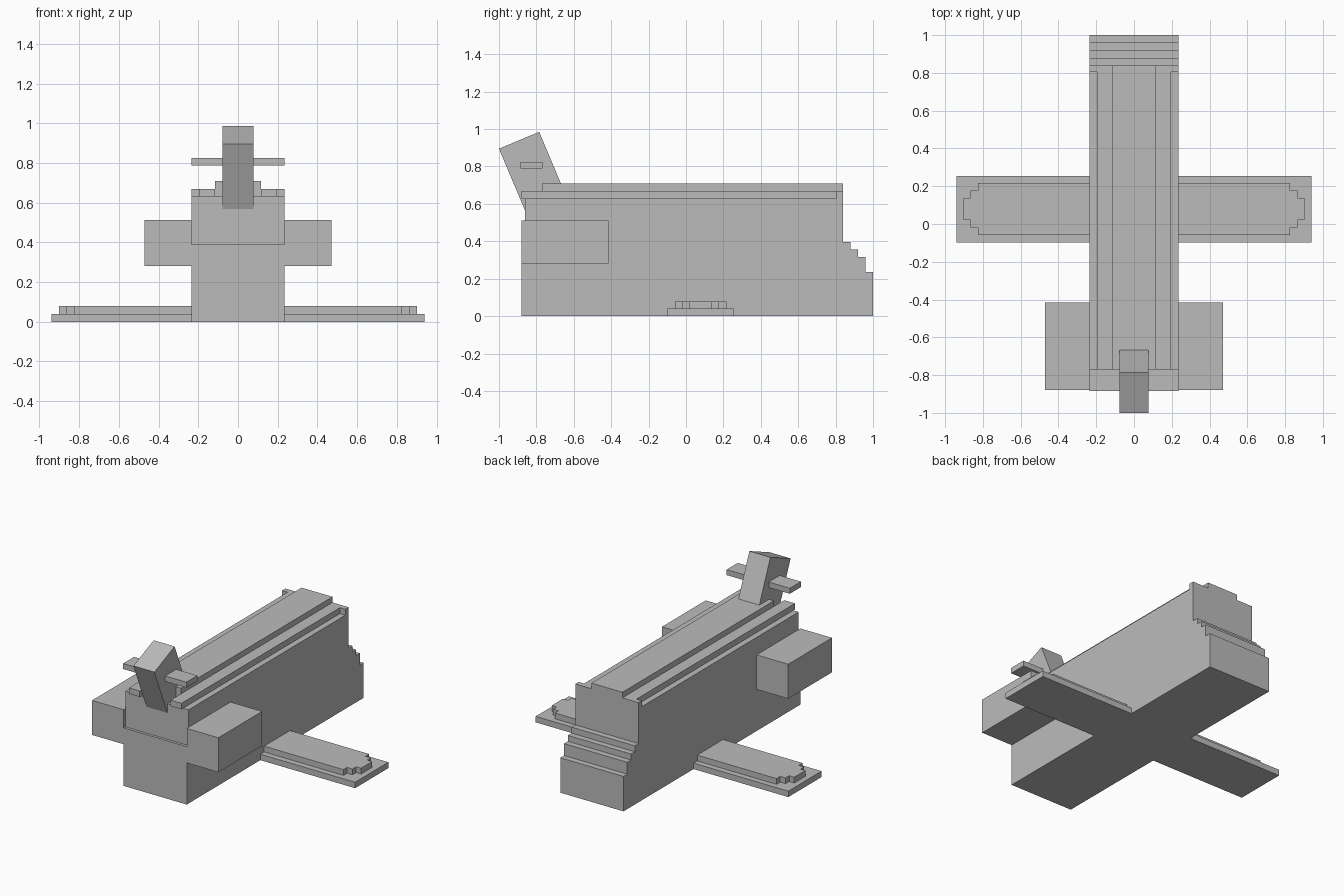
import bpy
from mathutils import Vector

cube = bpy.data.objects.get("Cube")
if cube:
    bpy.data.objects.remove(cube, do_unlink=True)

grey = bpy.data.materials.new("plain grey")
grey.use_nodes = True
COLOR = (0.5, 0.5, 0.5, 1)
grey.diffuse_color = COLOR
grey.node_tree.nodes["Principled BSDF"].inputs["Base Color"].default_value = COLOR


def extrude(name, outline, axis, low, high):
    """Prism from a flat outline: (y, z) along axis 'X' or (x, y) along 'Z'."""
    def place(p, d):
        return Vector((d, *p)) if axis == 'X' else Vector((*p, d))
    n = len(outline)
    verts = [place(p, d) for d in (low, high) for p in outline]
    faces = [list(range(n))[::-1], list(range(n, 2 * n))]
    faces += [(i, (i + 1) % n, (i + 1) % n + n, i + n) for i in range(n)]
    mesh = bpy.data.meshes.new(name)
    mesh.from_pydata(verts, [], faces)
    mesh.materials.append(grey)
    obj = bpy.data.objects.new(name, mesh)
    bpy.context.collection.objects.link(obj)
    return obj


def box(name, x, y, z):
    outline = [(x[0], y[0]), (x[1], y[0]), (x[1], y[1]), (x[0], y[1])]
    return extrude(name, outline, 'Z', *z)


def mirrored(obj):
    """Adds the matching part on the other side."""
    mod = obj.modifiers.new("mirror", 'MIRROR')
    mod.use_axis = (True, False, False)
    mod.use_mirror_merge = False


W = 0.235  # half width of the body

# Body: recessed front panel, stepped rear
body = [(-0.88, 0), (1.0, 0), (1.0, 0.235), (0.96, 0.235), (0.96, 0.315),
        (0.92, 0.315), (0.92, 0.355), (0.88, 0.355), (0.88, 0.395),
        (0.84, 0.395), (0.84, 0.63), (-0.862, 0.63), (-0.862, 0.39), (-0.88, 0.39)]
extrude("body", body, 'X', -W, W)

# Top deck: raised spine, rails beside it and a lip at the rear
box("spine", (-0.115, 0.115), (-0.77, 0.84), (0.63, 0.708))
mirrored(box("rail", (0.115, 0.195), (-0.88, 0.805), (0.63, 0.67)))
mirrored(box("rear_lip", (0.115, W), (0.805, 0.84), (0.63, 0.67)))

# Side blocks near the front
mirrored(box("side_block", (W, 0.47), (-0.88, -0.415), (0.28, 0.512)))

# Wings: flat plate with a smaller step-ended panel on top
mirrored(box("wing_plate", (W, 0.94), (-0.098, 0.255), (0, 0.04)))
MID = 0.079
half = [(W, 0.137), (0.825, 0.137), (0.825, 0.098), (0.865, 0.098),
        (0.865, 0.059), (0.902, 0.059)]
panel = [(x, MID + d) for x, d in half] + [(x, MID - d) for x, d in reversed(half)]
mirrored(extrude("wing_panel", panel, 'Z', 0.04, 0.079))

# Leaning post with a cross bar
post = [(-1.0, 0.895), (-0.842, 0.52), (-0.627, 0.61), (-0.785, 0.985)]
extrude("post", post, 'X', -0.078, 0.078)
box("cross_bar", (-W, W), (-0.885, -0.768), (0.788, 0.825))

# Consistent outward faces
import bmesh
for obj in bpy.context.collection.objects:
    if obj.type == 'MESH' and grey.name in obj.data.materials:
        bm = bmesh.new()
        bm.from_mesh(obj.data)
        bmesh.ops.recalc_face_normals(bm, faces=bm.faces)
        bm.to_mesh(obj.data)
        bm.free()
